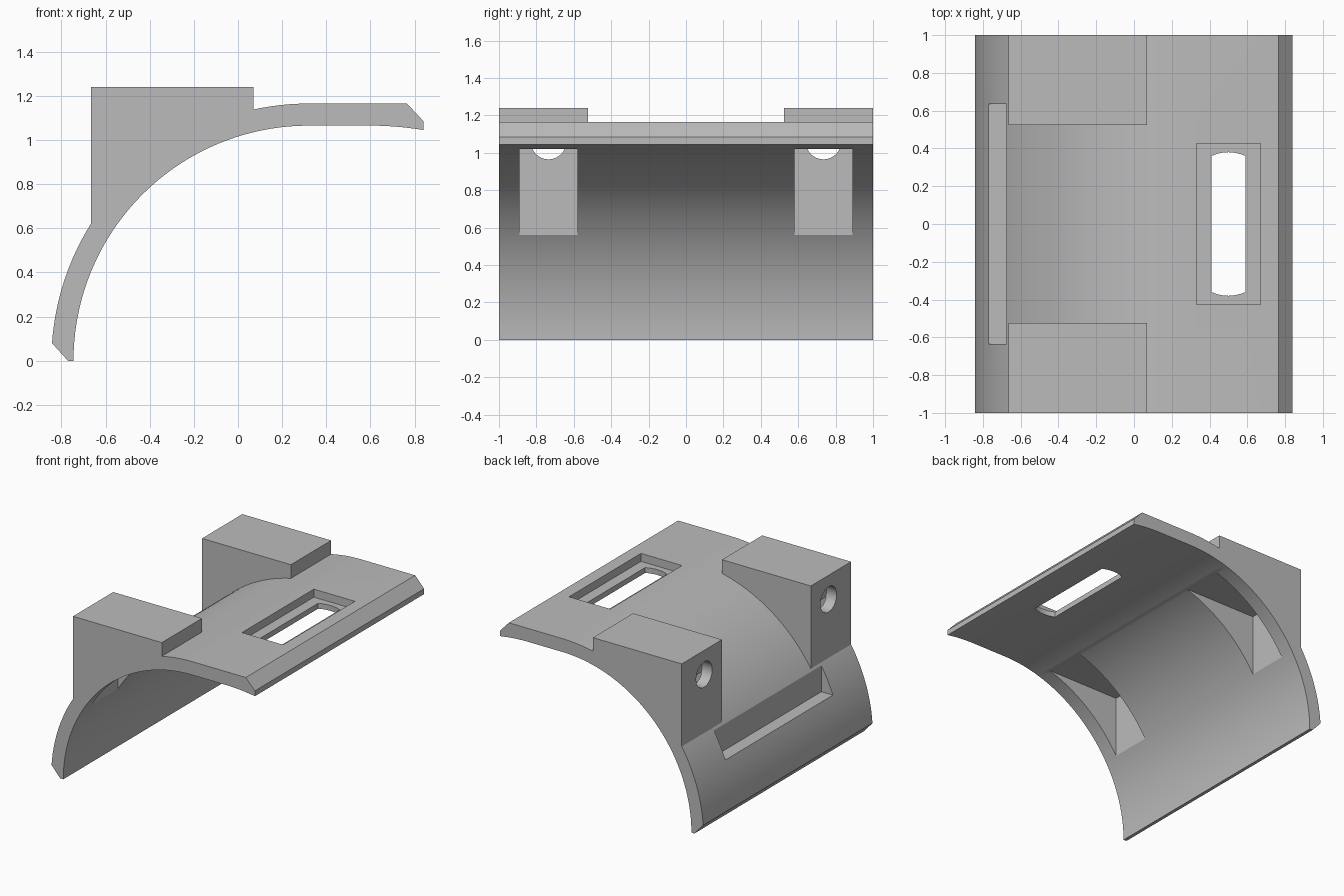
import bpy, bmesh, math
from mathutils import Vector

cube = bpy.data.objects.get("Cube")
if cube:
    bpy.data.objects.remove(cube, do_unlink=True)

grey = bpy.data.materials.new("mid_grey")
grey.use_nodes = True
grey.diffuse_color = (0.5, 0.5, 0.5, 1)
grey.node_tree.nodes["Principled BSDF"].inputs["Base Color"].default_value = (0.5, 0.5, 0.5, 1)

CX, R_IN, R_OUT = 0.32, 1.065, 1.165   # shared arc centre and shell radii


def prism(name, points, lo, hi, axis="y"):
    """Extrude a closed outline along an axis."""
    place = {"x": lambda a, b, t: (t, a, b),
             "y": lambda a, b, t: (a, t, b),
             "z": lambda a, b, t: (a, b, t)}[axis]
    bm = bmesh.new()
    face = bm.faces.new([bm.verts.new(place(a, b, lo)) for a, b in points])
    grown = bmesh.ops.extrude_face_region(bm, geom=[face])
    shift = Vector(place(0, 0, hi - lo))
    bmesh.ops.translate(bm, vec=shift,
                        verts=[v for v in grown["geom"] if isinstance(v, bmesh.types.BMVert)])
    bmesh.ops.recalc_face_normals(bm, faces=bm.faces)
    mesh = bpy.data.meshes.new(name)
    bm.to_mesh(mesh)
    bm.free()
    mesh.materials.append(grey)
    obj = bpy.data.objects.new(name, mesh)
    bpy.context.collection.objects.link(obj)
    return obj


def rect(a0, a1, b0, b1):
    return [(a0, b0), (a1, b0), (a1, b1), (a0, b1)]


def arc(radius, z0, z1, steps=40):
    """Points on the left quarter of the shell arc, between two heights."""
    t0, t1 = math.asin(z0 / radius), math.asin(z1 / radius)
    angles = [t0 + (t1 - t0) * i / steps for i in range(steps + 1)]
    return [(CX - radius * math.cos(t), radius * math.sin(t)) for t in angles]


def combine(target, tool, operation):
    """Apply a boolean, then discard the tool."""
    mod = target.modifiers.new(operation, "BOOLEAN")
    mod.operation, mod.object, mod.solver = operation, tool, "EXACT"
    bpy.ops.object.select_all(action="DESELECT")
    bpy.context.view_layer.objects.active = target
    target.select_set(True)
    bpy.ops.object.modifier_apply(modifier=mod.name)
    bpy.data.objects.remove(tool, do_unlink=True)


# Curved shell with chamfered edges and a slightly drooping lip
lip = [(0.6 + 0.24 * t, R_IN - 0.02 * t * t) for t in (i / 6 for i in range(7))]
outer = [(0.84, 1.085), (0.765, R_OUT)] + arc(R_OUT, 0.08, R_OUT)[::-1] + [(-0.77, 0)]
shell = prism("curved_bracket", arc(R_IN, 0, R_IN) + lip + outer, -1, 1)

# Two mounting blocks, with pockets below and bolt holes at the back
block = [(-0.665, 1.24), (-0.665, 0.6)] + arc(1.115, 0.62, 1.08) + [(0.07, 1.09), (0.07, 1.24)]
for side in (-1, 1):
    lo, hi = sorted((side * 0.525, side))
    combine(shell, prism("mounting_block", block, lo, hi), "UNION")

for side in (-1, 1):
    lo, hi = sorted((side * 0.58, side * 0.89))
    pocket = rect(-0.585, 0.05, 0.5, 1.02)
    combine(shell, prism("block_pocket", pocket, lo, hi), "DIFFERENCE")
    hole = [(side * 0.735 + 0.095 * math.cos(a), 1.06 + 0.095 * math.sin(a))
            for a in (math.tau * i / 32 for i in range(32))]
    combine(shell, prism("bolt_hole", hole, -0.75, -0.58, "x"), "DIFFERENCE")

# Recessed window in the flat top, with bowed ends
combine(shell, prism("window_recess", rect(0.33, 0.67, -0.425, 0.425), 1.105, 1.3, "z"), "DIFFERENCE")
bow = [(0.09 * t, 0.38 - 0.02 * t * t) for t in (i / 5 for i in range(-5, 6))]
window = [(0.5 + x, y) for x, y in bow] + [(0.5 - x, -y) for x, y in bow]
combine(shell, prism("window_opening", window, 0.9, 1.3, "z"), "DIFFERENCE")

# Long ledge notch across the back
combine(shell, prism("ledge_notch", rect(-0.95, -0.675, 0.41, 0.8), -0.635, 0.635), "DIFFERENCE")

bpy.ops.object.shade_smooth_by_angle(angle=math.radians(25))
